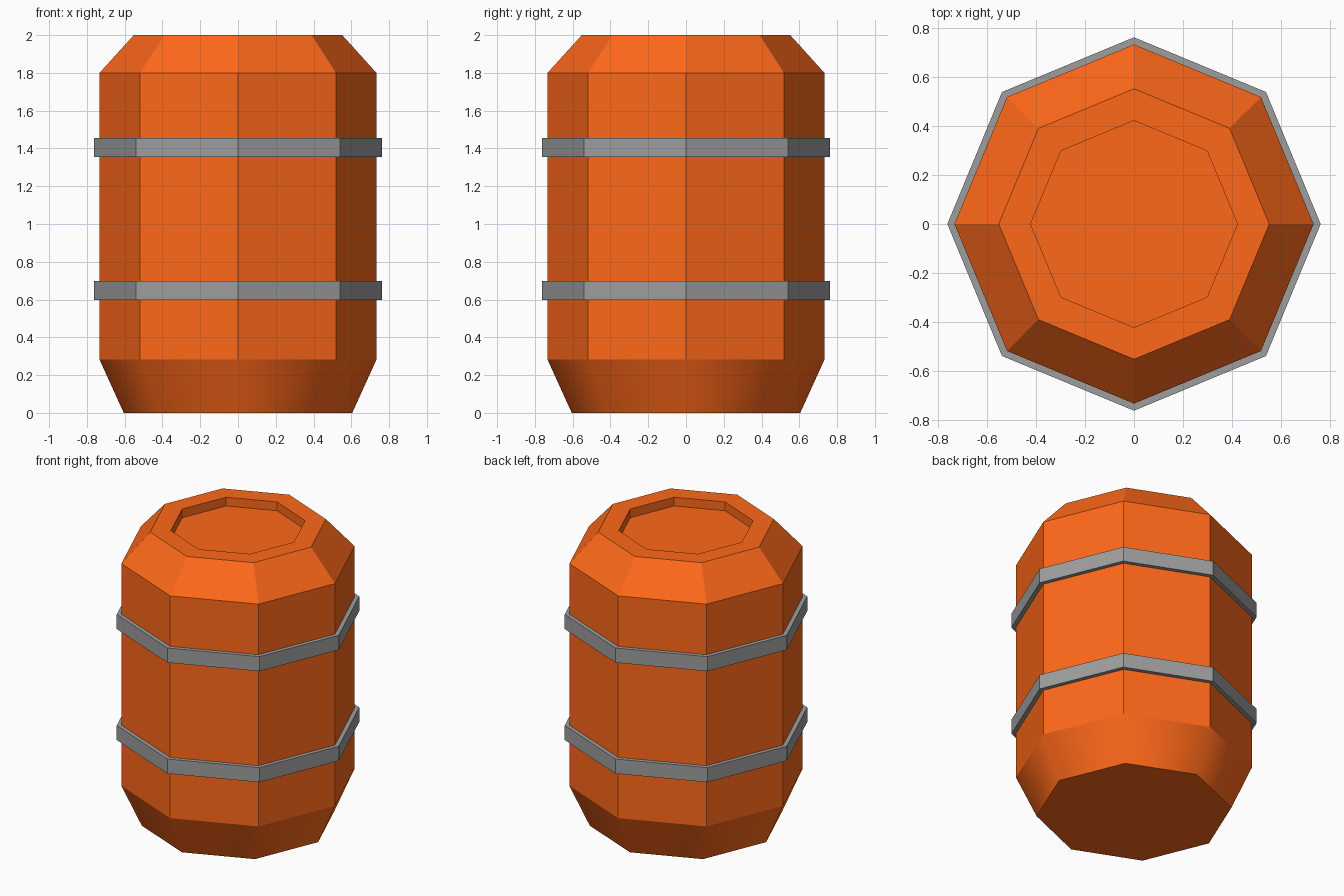
import bpy, bmesh, math

if "Cube" in bpy.data.objects:
    bpy.data.objects.remove(bpy.data.objects["Cube"])

SIDES = 8


def add_lathe(name, profile, color, closed=False, smooth_rows=()):
    """Revolve (radius, z) points into an eight-sided shell."""
    bm = bmesh.new()
    rings = [[bm.verts.new((r * math.cos(k * math.tau / SIDES),
                            r * math.sin(k * math.tau / SIDES), z))
              for k in range(SIDES)] for r, z in profile]
    pairs = list(zip(rings, rings[1:]))
    if closed:
        pairs.append((rings[-1], rings[0]))
    for row, (a, b) in enumerate(pairs):
        for k in range(SIDES):
            n = (k + 1) % SIDES
            face = bm.faces.new((a[k], a[n], b[n], b[k]))
            face.smooth = row in smooth_rows
    if not closed:
        bm.faces.new(rings[0][::-1])
        bm.faces.new(rings[-1])
    bmesh.ops.recalc_face_normals(bm, faces=bm.faces)
    # keep horizontal rims crisp beside smooth rows
    for e in bm.edges:
        if abs(e.verts[0].co.z - e.verts[1].co.z) < 1e-5:
            e.smooth = False
    mesh = bpy.data.meshes.new(name)
    bm.to_mesh(mesh)
    bm.free()
    mesh.materials.append(color)
    obj = bpy.data.objects.new(name, mesh)
    bpy.context.collection.objects.link(obj)
    return obj


def make_color(name, rgb):
    mat = bpy.data.materials.new(name)
    mat.diffuse_color = (*rgb, 1)
    mat.use_nodes = True
    mat.node_tree.nodes["Principled BSDF"].inputs["Base Color"].default_value = mat.diffuse_color
    return mat


orange = make_color("orange_paint", (1.0, 0.14, 0.01))
grey = make_color("dark_grey_metal", (0.34, 0.34, 0.34))

# Barrel body: tapered smooth base, straight staves, chamfer, recessed lid
add_lathe("barrel_body", [(0.605, 0), (0.733, 0.282), (0.733, 1.8),
                          (0.552, 2.0), (0.422, 2.0), (0.422, 1.94)],
          orange, smooth_rows=(0,))

# Two grey hoops around the body
for name, z in (("lower_hoop", 0.597), ("upper_hoop", 1.355)):
    add_lathe(name, [(0.72, z), (0.762, z), (0.762, z + 0.1), (0.72, z + 0.1)],
              grey, closed=True)
